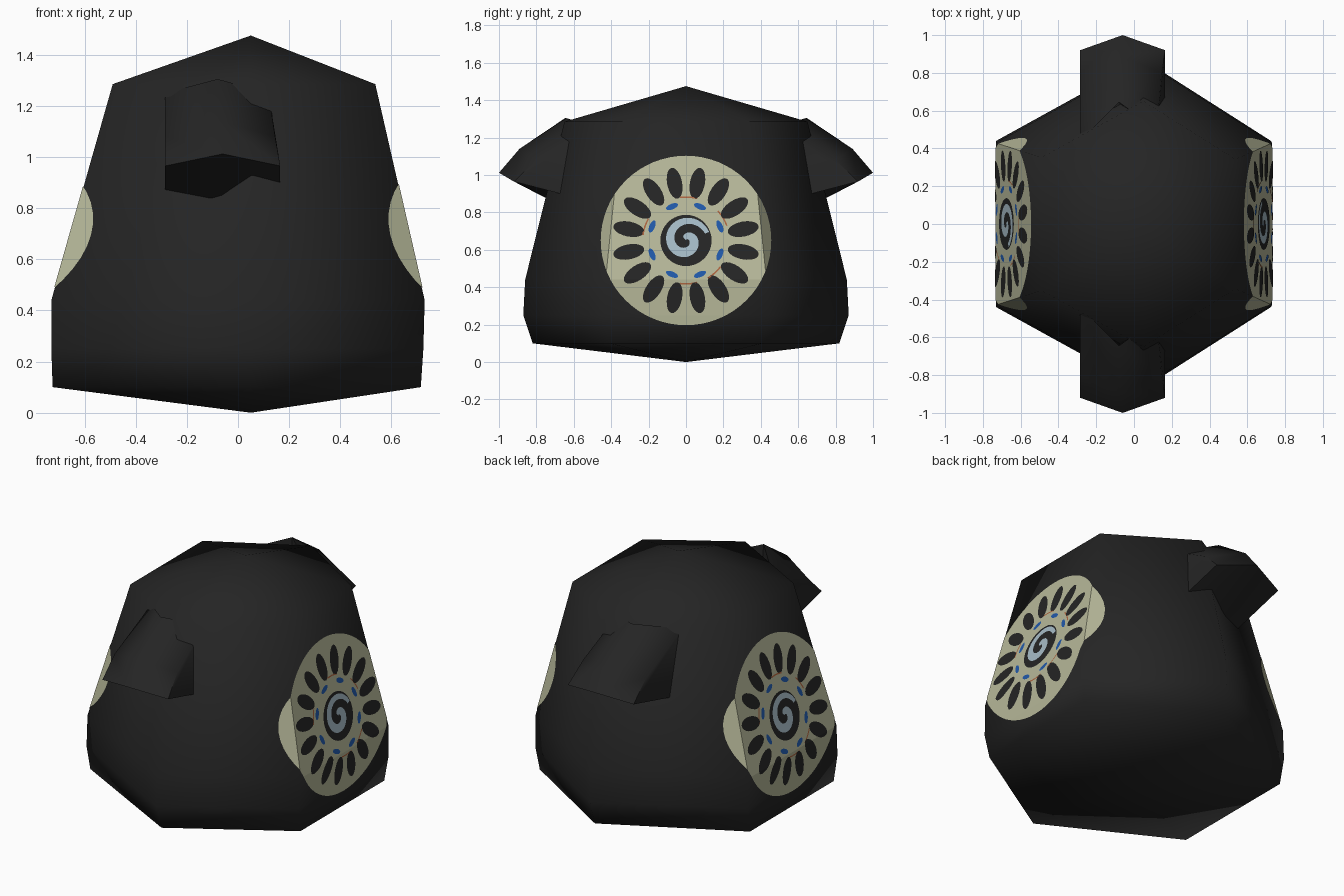
import bpy, bmesh, math
from mathutils import Vector
from mathutils.bvhtree import BVHTree

if "Cube" in bpy.data.objects:
    bpy.data.objects.remove(bpy.data.objects["Cube"])


def material(name, rgb):
    m = bpy.data.materials.new(name)
    m.diffuse_color = (*rgb, 1)
    m.use_nodes = True
    m.node_tree.nodes["Principled BSDF"].inputs["Base Color"].default_value = m.diffuse_color
    return m


BLACK = material("charcoal black", (0.018, 0.018, 0.018))
CREAM = material("dull cream", (0.47, 0.48, 0.32))
BLUE = material("deep blue", (0.015, 0.10, 0.40))
PALE = material("pale blue", (0.38, 0.50, 0.57))
RUST = material("rust orange", (0.42, 0.13, 0.05))


def finish(bm, name, mat, smooth):
    me = bpy.data.meshes.new(name)
    bm.to_mesh(me)
    me.materials.append(mat)
    for p in me.polygons:
        p.use_smooth = smooth
    ob = bpy.data.objects.new(name, me)
    bpy.context.collection.objects.link(ob)
    return ob


# Body: six-sided tapered pot with shallow pointed top and bottom
RIDGE_X = 0.05
# z, left x, right x, ridge y, left corner y, right corner y
RINGS = [(0.10, -0.725, 0.715, 0.82, 0.41, 0.41),
         (0.25, -0.73, 0.725, 0.87, 0.44, 0.44),
         (0.44, -0.73, 0.73, 0.86, 0.43, 0.43),
         (1.285, -0.49, 0.537, 0.65, 0.352, 0.343)]
body = bmesh.new()
loops = []
for z, xl, xr, yr, yl, yc in RINGS:
    pts = [(xr, -yc), (xr, yc), (RIDGE_X, yr), (xl, yl), (xl, -yl), (RIDGE_X, -yr)]
    loops.append([body.verts.new((x, y, z)) for x, y in pts])
for a, b in zip(loops, loops[1:]):
    for i in range(6):
        j = (i + 1) % 6
        body.faces.new((a[i], a[j], b[j], b[i]))
for loop, z in ((loops[0], 0.0), (loops[-1], 1.475)):
    tip = body.verts.new((RIDGE_X, 0, z))
    for i in range(6):
        body.faces.new((loop[i], loop[(i + 1) % 6], tip))
bmesh.ops.recalc_face_normals(body, faces=body.faces)
tree = BVHTree.FromBMesh(body)
finish(body, "pot_body", BLACK, True)


# Lugs: wedge-shaped handles on the front and back ridges
LUG = [  # left, middle and right sections, each as (x, y, z)
    [(-0.285, 0.44, 1.25), (-0.285, 0.80, 1.08), (-0.285, 0.92, 0.965), (-0.285, 0.50, 0.855)],
    [(-0.08, 0.645, 1.305), (-0.07, 0.89, 1.14), (-0.06, 1.0, 1.012), (-0.065, 0.62, 0.81)],
    [(0.12, 0.50, 1.25), (0.145, 0.80, 1.08), (0.165, 0.92, 0.965), (0.165, 0.50, 0.855)],
]
for name, s in (("front_lug", -1), ("back_lug", 1)):
    bm = bmesh.new()
    sec = [[bm.verts.new((x, s * y, z)) for x, y, z in row] for row in LUG]
    for a, b in zip(sec, sec[1:]):
        for i in range(4):
            j = (i + 1) % 4
            bm.faces.new((a[i], a[j], b[j], b[i]))
    bm.faces.new(sec[0])
    bm.faces.new(sec[-1])
    bmesh.ops.recalc_face_normals(bm, faces=bm.faces)
    lug = finish(bm, name, BLACK, True)
    lug.data.set_sharp_from_angle(angle=math.radians(60))


# Painted medallions: flat shapes in (u, v), laid onto the body sides
def ellipse(cu, cv, ru, rv, turn=0.0, n=20):
    c, s = math.cos(turn), math.sin(turn)
    out = []
    for i in range(n):
        t = math.tau * i / n
        a, b = ru * math.cos(t), rv * math.sin(t)
        out.append((cu + a * c - b * s, cv + a * s + b * c))
    return out


def ring_of_ellipses(count, r, radial, across):
    res = []
    for k in range(count):
        t = math.tau * (k + 0.5) / count
        res.append(ellipse(r * math.cos(t), r * math.sin(t), radial, across, t))
    return res


def strip(fn, n):
    """Quads along a band; fn(t) gives angle, inner and outer radius."""
    res = []
    for i in range(n):
        a0, i0, o0 = fn(i / n)
        a1, i1, o1 = fn((i + 1) / n)
        res.append([(r * math.cos(a), r * math.sin(a))
                    for r, a in ((i0, a0), (o0, a0), (o1, a1), (i1, a1))])
    return res


def spiral(t):
    # pale arm winding inwards from the upper right
    a = math.radians(490 - 470 * t)
    mid = 0.012 + 0.108 * t
    half = 0.012 + 0.014 * math.sin(math.pi * t ** 0.8)
    return a, max(mid - half, 0.001), mid + half


def arcs():
    res = []
    for deg in (20, 75, 150, 262, 300):
        a0 = math.radians(deg)
        res += strip(lambda t: (a0 + 0.4 * t, 0.228, 0.236), 6)
    return res


def lay(name, polys, mat, side, lift):
    bm = bmesh.new()
    for poly in polys:
        bm.faces.new([bm.verts.new((0, side * u, 0.65 + v)) for u, v in poly])
    # crease the paint where the body bends
    lo, hi = RINGS[2], RINGS[3]
    k = 5 if side > 0 else 4
    cuts = [((0, 0, 0.25), (0, 0, 1)), ((0, 0, 0.44), (0, 0, 1))]
    for e in (-1, 1):
        cuts.append(((0, e * lo[k], lo[0]), (0, hi[0] - lo[0], -e * (hi[k] - lo[k]))))
    for co, no in cuts:
        bmesh.ops.bisect_plane(bm, geom=bm.verts[:] + bm.edges[:] + bm.faces[:],
                               plane_co=co, plane_no=Vector(no).normalized())
    for v in bm.verts:
        hit = tree.ray_cast(Vector((2 * side, v.co.y, v.co.z)), Vector((-side, 0, 0)))[0]
        v.co.x = hit.x + side * lift
    bm.normal_update()
    for f in bm.faces:
        if f.normal.x * side < 0:
            f.normal_flip()
    finish(bm, name, mat, False)


for tag, side in (("right", 1), ("left", -1)):
    lay(tag + "_medallion_disc", [ellipse(0, 0, 0.456, 0.453, n=64)], CREAM, side, 0.003)
    lay(tag + "_petals", ring_of_ellipses(16, 0.312, 0.084, 0.040), BLACK, side, 0.005)
    lay(tag + "_rust_arcs", arcs(), RUST, side, 0.005)
    lay(tag + "_blue_dashes", ring_of_ellipses(8, 0.196, 0.015, 0.034), BLUE, side, 0.005)
    lay(tag + "_spiral_ground", [ellipse(0, 0, 0.137, 0.137, n=40)], BLACK, side, 0.005)
    lay(tag + "_spiral", strip(spiral, 48), PALE, side, 0.007)
